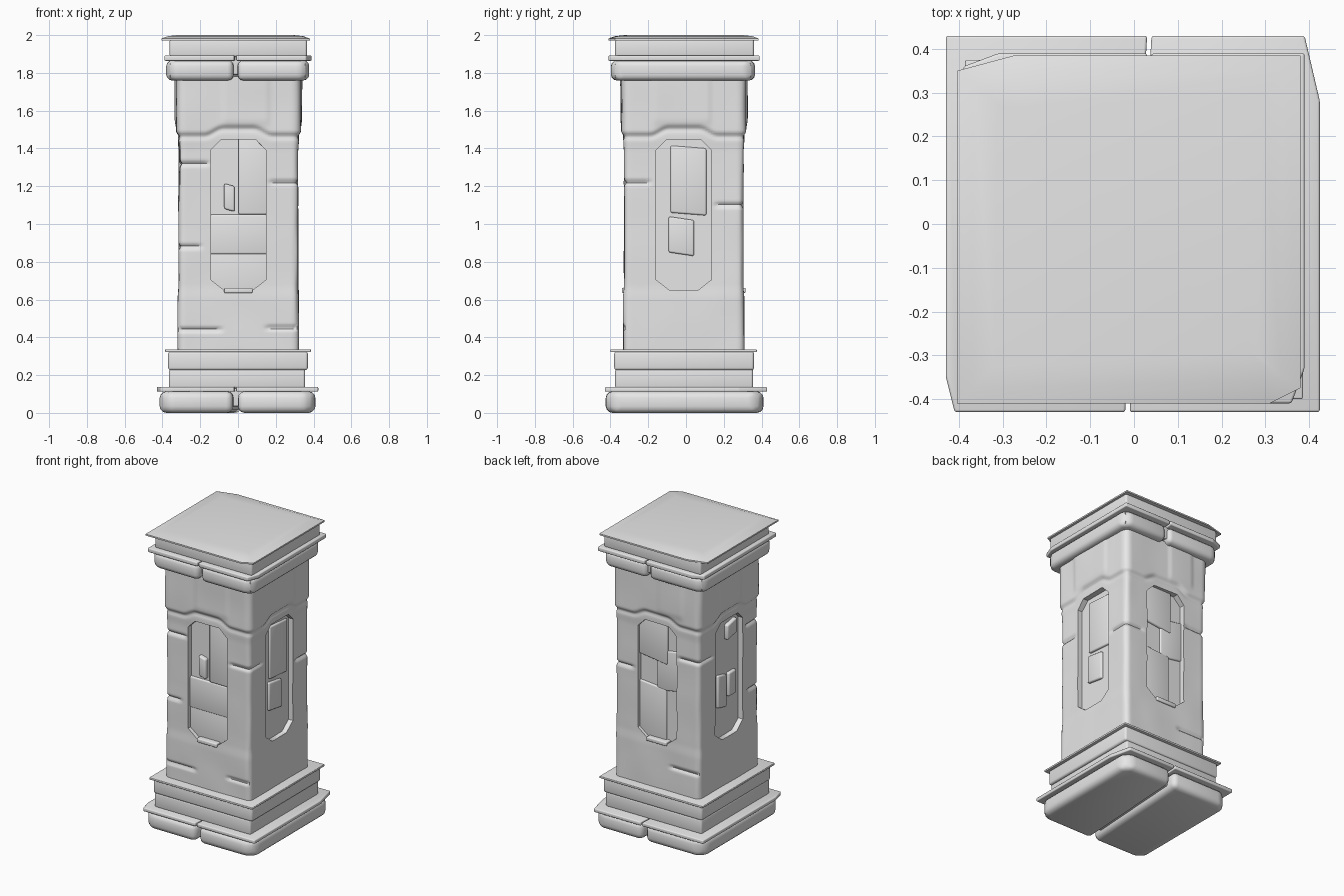
import bpy, bmesh, math
from mathutils import Matrix, Vector, noise

if "Cube" in bpy.data.objects:
    bpy.data.objects.remove(bpy.data.objects["Cube"], do_unlink=True)

stone = bpy.data.materials.new("grey_stone")
stone.use_nodes = True
GREY = (0.8, 0.8, 0.8, 1)
stone.diffuse_color = GREY
stone.node_tree.nodes["Principled BSDF"].inputs["Base Color"].default_value = GREY


def finish(name, bm, angle=40):
    bmesh.ops.recalc_face_normals(bm, faces=bm.faces)
    mesh = bpy.data.meshes.new(name)
    bm.to_mesh(mesh)
    bm.free()
    mesh.materials.append(stone)
    ob = bpy.data.objects.new(name, mesh)
    bpy.context.collection.objects.link(ob)
    smooth(ob, angle)
    return ob


def smooth(ob, angle=40):
    bpy.ops.object.select_all(action="DESELECT")
    ob.select_set(True)
    bpy.context.view_layer.objects.active = ob
    bpy.ops.object.shade_smooth_by_angle(angle=math.radians(angle))


def prism(bm, pts, offset):
    """Extrude a closed polygon by an offset vector; returns the two caps."""
    base = bm.faces.new([bm.verts.new(p) for p in pts])
    ext = bmesh.ops.extrude_face_region(bm, geom=[base], use_keep_orig=True)["geom"]
    bmesh.ops.translate(bm, vec=offset, verts=[v for v in ext if isinstance(v, bmesh.types.BMVert)])
    return base, [f for f in ext if isinstance(f, bmesh.types.BMFace)][0]


def slab(name, x, y, z, bevel=0.006, chips=None, slant=(0, 0), crown=0):
    """Flat block; chips cut corners (fl, fr, br, bl), slant moves the back ends of the sides."""
    (x0, x1), (y0, y1), (z0, z1) = x, y, z
    corners = [(x0, y0), (x1, y0), (x1 + slant[1], y1), (x0 + slant[0], y1)]
    chips = chips or [None] * 4
    pts = []
    for i, (c, chip) in enumerate(zip(corners, chips)):
        sx, sy = (1, -1, -1, 1)[i], (1, 1, -1, -1)[i]
        if chip:
            cut = [(c[0], c[1] + sy * chip[1]), (c[0] + sx * chip[0], c[1])]
            pts += cut if i % 2 == 0 else cut[::-1]
        else:
            pts.append(c)
    bm = bmesh.new()
    caps = prism(bm, [(a, b, z0) for a, b in pts], (0, 0, z1 - z0))
    if crown:
        top = max(caps, key=lambda f: f.calc_center_median().z)
        for width, rise in ((0.05, 0.7), (0.07, 0.3)):
            bm.normal_update()
            bmesh.ops.inset_region(bm, faces=[top], thickness=width)
            bmesh.ops.translate(bm, vec=(0, 0, crown * rise), verts=top.verts[:])
    else:
        bmesh.ops.bevel(bm, geom=bm.edges[:], offset=bevel, segments=3, profile=0.5, affect="EDGES")
    return finish(name, bm)


def split_course(name, x, y, z, bevel, chip, gap, plate=None):
    """Course made of two blocks with a slanted joint between them."""
    c = (chip, chip)
    fl, fr, br, bl = plate or (c, c, c, c)
    slab(name + "_left", (x[0], -0.02 - gap), y, z, bevel, (fl, None, None, bl), (0, 0.05))
    slab(name + "_right", (-0.01 + gap, x[1]), y, z, bevel, (None, fr, br, None), (0.05, 0))


# Plinth
split_course("plinth_block", (-0.415, 0.41), (-0.425, 0.41), (0, 0.114), 0.035, 0.05, 0.008)
split_course("plinth_plate", (-0.43, 0.425), (-0.43, 0.43), (0.112, 0.137), 0.006, 0, 0,
             ((0.02, 0.08), None, (0.035, 0.15), None))
slab("plinth_core", (-0.34, 0.34), (-0.35, 0.34), (0.035, 0.2))
slab("lower_tier", (-0.365, 0.355), (-0.375, 0.355), (0.13, 0.232), 0.012)
slab("upper_tier", (-0.37, 0.37), (-0.38, 0.36), (0.226, 0.326), 0.014)
slab("tier_plate", (-0.386, 0.386), (-0.40, 0.375), (0.322, 0.336), 0.004)

# Capital
split_course("capital_block", (-0.38, 0.377), (-0.397, 0.365), (1.76, 1.866), 0.03, 0.04, 0.006)
split_course("capital_plate", (-0.39, 0.39), (-0.41, 0.39), (1.864, 1.892), 0.006, 0, 0,
             (None, (0.03, 0.08), None, (0.08, 0.03)))
slab("capital_core", (-0.34, 0.34), (-0.35, 0.34), (1.79, 1.95))
slab("capital_neck", (-0.362, 0.365), (-0.375, 0.36), (1.885, 1.978), 0.012)
slab("capital_lid", (-0.405, 0.38), (-0.41, 0.385), (1.972, 1.982), crown=0.018,
     chips=(None, (0.07, 0.035), None, (0.13, 0.035)))

# Shaft faces are numbered front, right, back, left; u runs along each face
CENTRE = Vector((0.002, -0.012, 0))
HALF, RADIUS = 0.32, 0.035
JOINTS = [  # face, u start, u end, height
    (0, -0.34, -0.16, 1.32), (0, -0.34, -0.2, 0.88), (0, -0.34, -0.09, 0.44),
    (0, 0.17, 0.34, 1.22), (0, 0.15, 0.34, 0.45), (1, -0.34, -0.18, 1.22),
    (1, 0.17, 0.34, 1.1), (2, -0.34, -0.18, 1.1), (2, 0.16, 0.34, 1.25),
    (2, 0.1, 0.34, 0.5), (3, -0.34, -0.17, 1.25), (3, 0.2, 0.34, 0.88), (3, 0.18, 0.34, 1.32),
]
SEAMS = [(-0.08, 0.16), (-0.16, 0.14), (0.02, 0.2), (-0.12, 0.1)]


def ease(a, b, t):
    t = min(1, max(0, (t - a) / (b - a)))
    return t * t * (3 - 2 * t)


def relief(face, u, z):
    """Outward offset of the weathered masonry."""
    d = 0.004 * noise.noise((u * 5 + face * 9, z * 4, face))
    for f, a, b, h in JOINTS:
        if f == face:
            mask = ease(a - 0.02, a + 0.02, u) * (1 - ease(b - 0.02, b + 0.02, u))
            d -= 0.013 * mask * math.exp(-((z - h) / 0.01) ** 2)
    brow = 1.465 + 0.04 * (1 - ease(0.08, 0.18, abs(u)))
    d += 0.010 * ease(brow - 0.012, brow + 0.025, z) - 0.008 * math.exp(-((z - brow) / 0.014) ** 2)
    a, b = SEAMS[face]
    upper = ease(1.5, 1.56, z)
    d += 0.006 * upper * (ease(a - 0.012, a + 0.012, u) - ease(b - 0.012, b + 0.012, u))
    return d - 0.004 * ease(0.6, 0.68, z) * (1 - ease(1.38, 1.46, z))


def turn(face):
    return Matrix.Translation(CENTRE) @ Matrix.Rotation(face * math.pi / 2, 4, "Z")


def shaft_ring(bm, z, steps=48):
    ring = []
    for face in range(4):
        for i in range(steps):
            u = HALF * (2 * i / steps - 1)
            inner = HALF - RADIUS
            core = Vector((max(-inner, min(inner, u)), -inner, 0))
            out = (Vector((u, -HALF, 0)) - core).normalized()
            p = core + out * (RADIUS + relief(face, u, z))
            ring.append(bm.verts.new(turn(face) @ (p + Vector((0, 0, z)))))
    return ring


bm = bmesh.new()
LEVELS = 140
rings = [shaft_ring(bm, 0.32 + 1.46 * i / LEVELS) for i in range(LEVELS + 1)]
for lo, hi in zip(rings, rings[1:]):
    for i in range(len(lo)):
        j = (i + 1) % len(lo)
        bm.faces.new((lo[i], lo[j], hi[j], hi[i]))
bm.faces.new(rings[0][::-1])
bm.faces.new(rings[-1])
shaft = finish("shaft", bm)

# Niches cut into all four faces
bm = bmesh.new()
W, C, LOW, HIGH = 0.146, 0.055, 0.65, 1.447
OUTLINE = [(-W, LOW + C), (-W + 0.07, LOW), (W - 0.07, LOW), (W, LOW + C),
           (W, HIGH - C), (W - C, HIGH), (-W + C, HIGH), (-W, HIGH - C)]
for face in range(4):
    m = turn(face)
    prism(bm, [m @ Vector((u, -HALF + 0.038, z)) for u, z in OUTLINE],
          m.to_3x3() @ Vector((0, -0.2, 0)))
cutter = finish("niche_cutter", bm)
cutter.hide_render = True
cut = shaft.modifiers.new("niches", "BOOLEAN")
cut.operation, cut.solver, cut.object = "DIFFERENCE", "EXACT", cutter
bpy.context.view_layer.objects.active = shaft
bpy.ops.object.modifier_apply(modifier=cut.name)
bpy.data.objects.remove(cutter, do_unlink=True)
smooth(shaft)


def niche_stone(name, face, u, z, rise, lean=0.0, bevel=0.01):
    """Worn stone standing out of a niche floor by the given rise."""
    bm = bmesh.new()
    floor = -HALF + 0.038
    m = turn(face)
    pts = [(u[0], z[0]), (u[1], z[0] - lean), (u[1], z[1]), (u[0], z[1] + lean)]
    prism(bm, [m @ Vector((a, floor + 0.03, b)) for a, b in pts],
          m.to_3x3() @ Vector((0, -0.03 - rise, 0)))
    bmesh.ops.bevel(bm, geom=bm.edges[:], offset=bevel, segments=3, profile=0.5, affect="EDGES")
    finish(name, bm)


# Stones and sills inside the niches
niche_stone("front_panel_stone", 0, (0.0, 0.17), (1.05, 1.48), 0.018)
niche_stone("front_lower_stone", 0, (-0.17, 0.17), (0.6, 0.86), 0.008, 0.02)
niche_stone("front_middle_stone", 0, (-0.17, 0.17), (0.84, 1.05), 0.012)
niche_stone("front_knob", 0, (-0.075, -0.02), (1.08, 1.2), 0.028, 0.015)
niche_stone("right_upper_stone", 1, (-0.07, 0.12), (1.06, 1.4), 0.014, 0.015)
niche_stone("right_lower_stone", 1, (-0.08, 0.055), (0.85, 1.02), 0.016, 0.02)
niche_stone("back_upper_stone", 2, (-0.17, 0.06), (1.2, 1.48), 0.016, 0.03)
niche_stone("back_middle_stone", 2, (-0.02, 0.17), (0.98, 1.28), 0.010, -0.03)
niche_stone("back_lower_stone", 2, (-0.17, 0.05), (0.6, 1.0), 0.012, 0.02)
niche_stone("left_knob", 3, (0.0, 0.1), (1.29, 1.41), 0.026, -0.02)
niche_stone("left_lower_stone", 3, (-0.09, 0.0), (0.86, 1.06), 0.018, 0.02)
niche_stone("left_side_stone", 3, (0.02, 0.1), (0.9, 1.06), 0.022)
for label, face in (("front", 0), ("back", 2)):
    niche_stone(label + "_sill", face, (-0.075, 0.075), (0.635, 0.662), 0.046, 0, 0.006)
